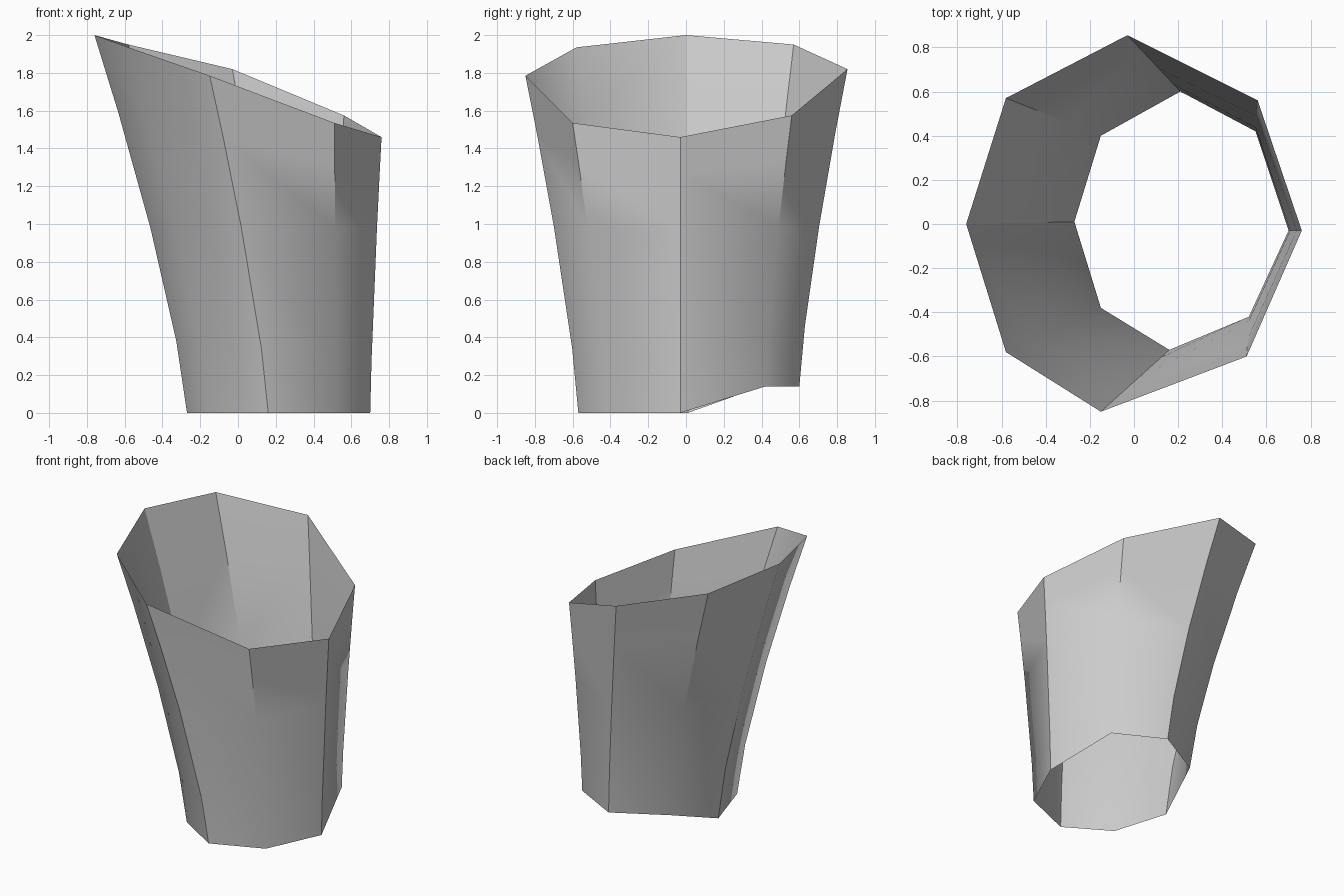
import bpy
import bmesh
from mathutils import Vector

cube = bpy.data.objects.get("Cube")
if cube:
    bpy.data.objects.remove(cube, do_unlink=True)

# Foot and rim outlines of the open eight-sided cup, corner by corner
FOOT = [(-.27, .01, 0), (-.15, .40, .14), (.21, .60, .14), (.55, .42, .14),
        (.70, -.03, 0), (.52, -.42, 0), (.16, -.57, 0), (-.15, -.38, 0)]
RIM = [(-.76, 0, 2), (-.58, .57, 1.95), (-.03, .855, 1.82), (.56, .56, 1.575),
       (.76, -.03, 1.46), (.51, -.60, 1.535), (-.15, -.85, 1.785), (-.58, -.58, 1.935)]
WAIST = 0.98
FLARE = 1.3
FULLY_SHARP = (0, 2, 4, 6)
SHARP_ABOVE_WAIST = (1, 3, 5)


def corner_line(foot, rim):
    """Points up one corner, flaring outwards towards the rim."""
    foot, rim = Vector(foot), Vector(rim)
    low = foot.z + 0.19 * (rim.z - foot.z)
    high = WAIST + 0.6 * (rim.z - WAIST)
    points = []
    for z in (foot.z, low, WAIST, high, rim.z):
        p = foot.lerp(rim, ((z - foot.z) / (rim.z - foot.z)) ** FLARE)
        p.z = z
        points.append(p)
    return points


# Single-skin wall, lofted between neighbouring corners
bm = bmesh.new()
lines = [[bm.verts.new(p) for p in corner_line(f, r)] for f, r in zip(FOOT, RIM)]
for i, a in enumerate(lines):
    b = lines[i - 1]
    for j in range(len(a) - 1):
        bm.faces.new((b[j], a[j], a[j + 1], b[j + 1]))
bmesh.ops.recalc_face_normals(bm, faces=bm.faces)
if sum(f.normal.dot(f.calc_center_median() - Vector((0.1, 0, 1))) for f in bm.faces) < 0:
    bmesh.ops.reverse_faces(bm, faces=bm.faces)
for f in bm.faces:
    f.smooth = True

# Creased corners
for i, line in enumerate(lines):
    for j in range(len(line) - 1):
        if i in FULLY_SHARP or (i in SHARP_ABOVE_WAIST and j >= 2):
            bm.edges.get((line[j], line[j + 1])).smooth = False

mesh = bpy.data.meshes.new("cup_wall")
bm.to_mesh(mesh)
bm.free()
cup = bpy.data.objects.new("cup_wall", mesh)
bpy.context.collection.objects.link(cup)

# Plain grey
grey = bpy.data.materials.new("plain_grey")
grey.use_nodes = True
colour = (0.6, 0.6, 0.6, 1)
grey.diffuse_color = colour
grey.node_tree.nodes["Principled BSDF"].inputs["Base Color"].default_value = colour
mesh.materials.append(grey)
